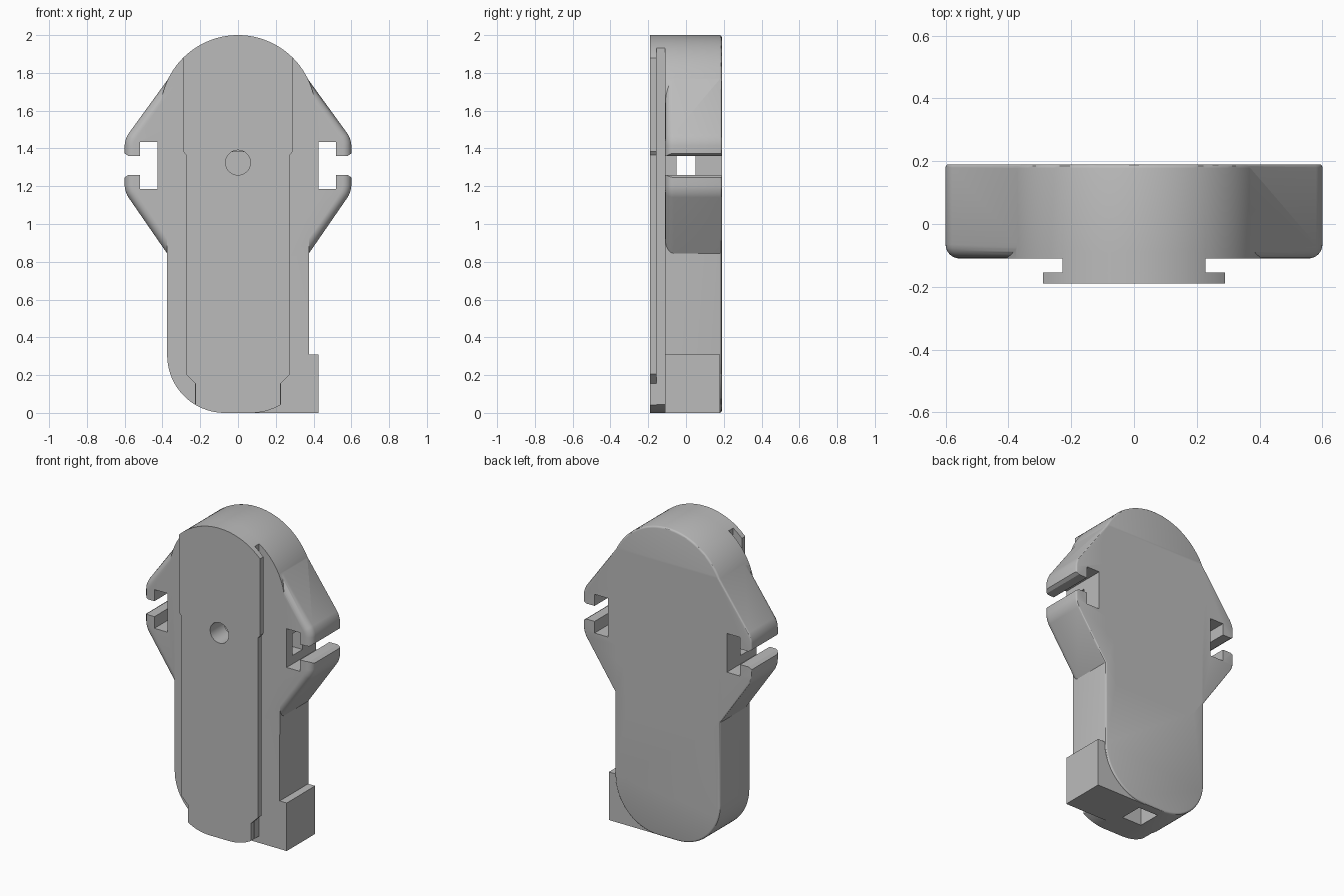
import bpy, bmesh
from math import sin, cos, radians

if "Cube" in bpy.data.objects:
    bpy.data.objects.remove(bpy.data.objects["Cube"], do_unlink=True)

grey = bpy.data.materials.new("plain grey")
grey.use_nodes = True
grey.diffuse_color = (0.5, 0.5, 0.5, 1)
grey.node_tree.nodes["Principled BSDF"].inputs["Base Color"].default_value = (0.5, 0.5, 0.5, 1)

FRONT, BACK = -0.11, 0.19


def prism(name, points, y0, y1, corner=0, front=0, back=0):
    """Extrude an x-z outline along y, rounding outer corners and the front and back rims."""
    bm = bmesh.new()
    face = bm.faces.new([bm.verts.new((x, y0, z)) for x, z in points])
    new = bmesh.ops.extrude_face_region(bm, geom=[face])["geom"]
    for v in new:
        if isinstance(v, bmesh.types.BMVert):
            v.co.y = y1
    bmesh.ops.recalc_face_normals(bm, faces=bm.faces)

    def soften(test, size, segments):
        if size:
            edges = [e for e in bm.edges if all(test(v.co) for v in e.verts)]
            bmesh.ops.bevel(bm, geom=edges, offset=size, segments=segments,
                            profile=0.5, affect='EDGES')

    if corner:
        widest = max(x for x, z in points)
        edges = [e for e in bm.edges if abs(e.verts[0].co.y - e.verts[1].co.y) > 0.1
                 and abs(e.verts[0].co.x) > widest - 0.01]
        bmesh.ops.bevel(bm, geom=edges, offset=corner, segments=5,
                        profile=0.5, affect='EDGES')
    soften(lambda c: abs(c.y - y0) < 1e-5, front, 6)
    soften(lambda c: abs(c.y - y1) < 1e-5, back, 3)
    mesh = bpy.data.meshes.new(name)
    bm.to_mesh(mesh)
    bm.free()
    mesh.materials.append(grey)
    obj = bpy.data.objects.new(name, mesh)
    bpy.context.collection.objects.link(obj)
    return obj


def combine(target, other, operation):
    """Apply a boolean and discard the second piece."""
    mod = target.modifiers.new("combine", 'BOOLEAN')
    mod.operation, mod.object, mod.solver = operation, other, 'EXACT'
    bpy.context.view_layer.objects.active = target
    bpy.ops.object.modifier_apply(modifier=mod.name)
    bpy.data.objects.remove(other, do_unlink=True)


def mirrored(half):
    return half + [(-x, z) for x, z in reversed(half)]


def box(x0, x1, z0, z1):
    return [(x0, z0), (x1, z0), (x1, z1), (x0, z1)]


def arc(cx, cz, r, a0, a1, n):
    angles = [radians(a0 + (a1 - a0) * i / n) for i in range(n + 1)]
    return [(cx + r * cos(a), cz + r * sin(a)) for a in angles]


# Long housing: rounded bottom corners and a domed top
outline = mirrored(arc(0.07, 0.305, 0.305, -90, 0, 20) + arc(0, 1.589, 0.411, -24, 88, 40))
housing = prism("strap_housing", outline, FRONT, BACK, back=0.012)

# Side wings with soft rims
wing = mirrored([(0.30, 0.735), (0.6, 1.17), (0.6, 1.45), (0.36, 1.781)])
combine(housing, prism("wings", wing, FRONT, BACK, 0.035, 0.045, 0.01), 'UNION')

# Square foot block at the lower left
combine(housing, prism("foot_block", box(0.07, 0.425, 0, 0.31), FRONT, BACK - 0.01), 'UNION')

# Rail on the front: narrow neck and stepped plate, both trimmed to the housing outline
neck = prism("rail_neck", outline, -0.157, FRONT + 0.02)
combine(neck, prism("neck_trim", box(-0.228, 0.228, -0.1, 2.1), -0.3, 0), 'INTERSECT')
plate = prism("rail_plate", outline, -0.19, -0.155)
steps = mirrored([(0.225, -0.1), (0.225, 0.155), (0.275, 0.205),
                  (0.275, 1.365), (0.29, 1.385), (0.29, 2.1)])
combine(plate, prism("plate_trim", steps, -0.3, 0), 'INTERSECT')
combine(housing, neck, 'UNION')
combine(housing, plate, 'UNION')

# Strap slots in both wings, flared at the mouth
slot = [(0.425, 1.185), (0.52, 1.185), (0.52, 1.26), (0.58, 1.26), (0.61, 1.24),
        (0.61, 1.38), (0.58, 1.36), (0.52, 1.36), (0.52, 1.435), (0.425, 1.435)]
for side in (1, -1):
    combine(housing, prism("slot_cut", [(side * x, z) for x, z in slot], -0.3, 0.3), 'DIFFERENCE')

# Cross passage, front hole and bottom socket
combine(housing, prism("passage_cut", box(-0.47, 0.47, 1.24, 1.38), -0.05, 0.05), 'DIFFERENCE')
combine(housing, prism("hole_cut", arc(0, 1.325, 0.066, 0, 350, 35), -0.3, 0), 'DIFFERENCE')
combine(housing, prism("socket_cut", box(-0.07, 0.07, -0.1, 0.3), -0.02, 0.13), 'DIFFERENCE')

# Smooth curves, keep edges sharp
bpy.ops.object.select_all(action='DESELECT')
housing.select_set(True)
bpy.context.view_layer.objects.active = housing
bpy.ops.object.shade_smooth_by_angle(angle=radians(30))
